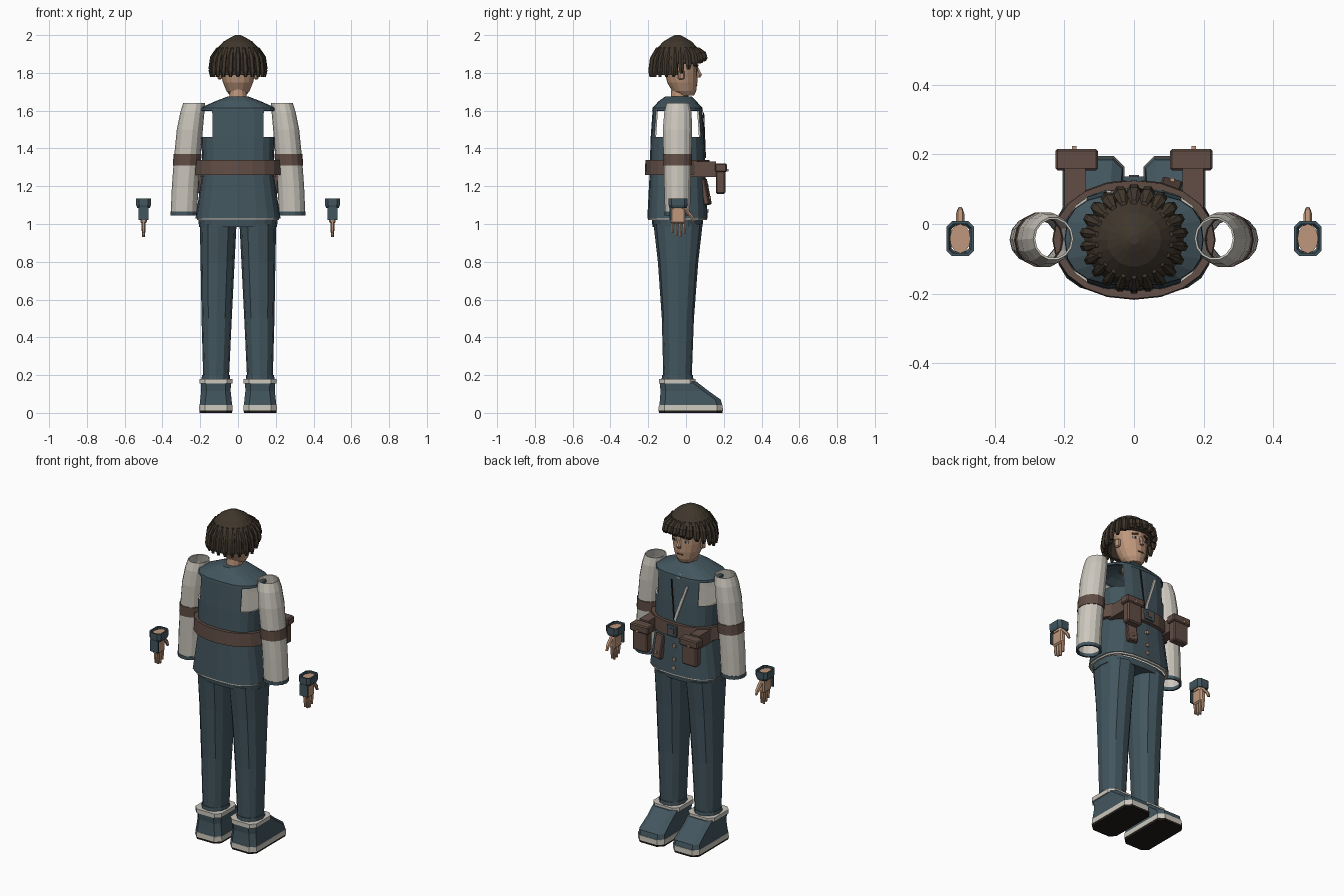
import bpy, bmesh, math
from mathutils import Matrix, Vector

if "Cube" in bpy.data.objects:
    bpy.data.objects.remove(bpy.data.objects["Cube"])


def material(name, rgb):
    m = bpy.data.materials.new(name)
    m.use_nodes = True
    m.diffuse_color = (*rgb, 1)
    m.node_tree.nodes["Principled BSDF"].inputs["Base Color"].default_value = (*rgb, 1)
    return m


BLUE = material("slate blue cloth", (.055, .092, .112))
CREAM = material("cream linen", (.6, .57, .51))
BROWN = material("brown leather", (.12, .075, .06))
SKIN = material("skin", (.52, .31, .2))
HAIR = material("dark hair", (.05, .037, .025))
BLACK = material("black rubber", (.015, .012, .01))


def finish(name, bm, *mats):
    mesh = bpy.data.meshes.new(name)
    bm.to_mesh(mesh)
    bm.free()
    ob = bpy.data.objects.new(name, mesh)
    bpy.context.scene.collection.objects.link(ob)
    for m in mats:
        mesh.materials.append(m)
    return ob


def outline(rx, ry, n, p, chamfer):
    if chamfer:
        c = chamfer
        q = [(rx, ry - c), (rx - c, ry)]
        q += [(-x, y) for x, y in reversed(q)]
        return q + [(-x, -y) for x, y in q]
    pts = []
    for k in range(n):
        c, s = math.cos(math.tau * k / n), math.sin(math.tau * k / n)
        pts.append((rx * math.copysign(abs(c) ** p, c), ry * math.copysign(abs(s) ** p, s)))
    return pts


def loft(name, rings, mat, n=12, p=1, chamfer=0, cap=True, shell=0, inner=None, cut=None):
    """Skin rings (z, cx, cy, rx, ry) listed from bottom to top."""
    bm = bmesh.new()
    rows = [[bm.verts.new((cx + x, cy + y, z)) for x, y in outline(rx, ry, n, p, chamfer)]
            for z, cx, cy, rx, ry in rings]
    for a, b in zip(rows, rows[1:]):
        for k in range(len(a)):
            j = (k + 1) % len(a)
            bm.faces.new((a[k], a[j], b[j], b[k]))
    if cap:
        bm.faces.new(rows[-1])
        if not shell:
            bm.faces.new(rows[0][::-1])
    if cut:
        gone = [f for f in bm.faces if cut(f.calc_center_median())]
        bmesh.ops.delete(bm, geom=gone, context='FACES')
    ob = finish(name, bm, mat, inner or mat)
    if shell:
        mod = ob.modifiers.new("thickness", 'SOLIDIFY')
        mod.thickness = shell
        mod.offset = -1
        mod.material_offset = mod.material_offset_rim = 1
    return ob


def box(name, at, size, mat, rot=(0, 0, 0), bevel=0):
    bm = bmesh.new()
    bmesh.ops.create_cube(bm, size=1)
    bmesh.ops.scale(bm, vec=size, verts=bm.verts)
    if bevel:
        bmesh.ops.bevel(bm, geom=bm.edges[:], offset=bevel, segments=1, affect='EDGES')
    ob = finish(name, bm, mat)
    ob.location = at
    ob.rotation_euler = rot
    return ob


CY = -.045

# Tunic with open armholes, cream lining and hem
loft("tunic", [(1.03, 0, CY, .225, .16), (1.26, 0, CY, .19, .148), (1.34, 0, CY, .19, .146),
               (1.46, 0, CY, .195, .142), (1.6, 0, CY, .198, .132)],
     BLUE, n=20, p=.7, cap=False, shell=.01, inner=CREAM,
     cut=lambda c: c.z > 1.46 and abs(c.x) > .15)
loft("shoulder_yoke", [(1.6, 0, CY, .2, .134), (1.615, 0, CY, .198, .132),
                       (1.65, 0, CY, .12, .1), (1.675, 0, CY + .005, .055, .07)],
     BLUE, n=20, p=.75, shell=.01)
loft("tunic_hem", [(1.02, 0, CY, .218, .156), (1.032, 0, CY, .218, .156)],
     CREAM, n=20, p=.7, cap=False, shell=.012)
box("front_piping", (-.035, .096, 1.46), (.014, .009, .23), CREAM, (.04, -.33, 0))
box("front_seam", (.02, .098, 1.47), (.006, .006, .24), BLACK, (.04, .1, 0))
box("collar_clasp", (-.01, .074, 1.61), (.025, .02, .025), CREAM, (.5, 0, 0))
for z in (1.07, 1.12, 1.2):
    box("tunic_button", (0, .112, z), (.018, .012, .018), SKIN)

# Belt, buckle and pouches
loft("belt", [(1.26, 0, CY, .235, .173), (1.34, 0, CY, .232, .17)],
     BROWN, n=20, p=.95, cap=False, shell=.022)
box("belt_buckle", (0, .13, 1.3), (.06, .014, .06), BLUE)
box("buckle_center", (0, .136, 1.3), (.03, .009, .03), BROWN)
box("hanging_pouch", (.105, .103, 1.17), (.06, .03, .14), BROWN, (.2, 0, -.25), .005)
box("hanging_pouch_button", (.11, .127, 1.14), (.014, .012, .014), SKIN)
for s, side in ((1, "left"), (-1, "right")):
    box(side + "_pouch_strap", (s * .17, .09, 1.29), (.06, .14, .08), BROWN)
    box(side + "_pouch", (s * .165, .183, 1.235), (.098, .05, .15), BROWN, bevel=.007)
    box(side + "_pouch_lid", (s * .165, .185, 1.298), (.122, .062, .045), BROWN, bevel=.006)
    box(side + "_pouch_stud", (s * .172, .218, 1.285), (.014, .014, .014), SKIN)

# Arms, open at both ends
for s, side in ((1, "left"), (-1, "right")):
    loft(side + "_sleeve", [(1.06, s * .286, -.045, .07, .068), (1.2, s * .28, -.045, .07, .072),
                            (1.36, s * .268, -.045, .07, .076), (1.5, s * .255, -.045, .069, .08),
                            (1.59, s * .242, -.043, .064, .074), (1.64, s * .232, -.042, .058, .062)],
         CREAM, n=14, cap=False, shell=.006)
    loft(side + "_sleeve_cuff", [(1.045, s * .286, -.045, .072, .07), (1.065, s * .286, -.045, .072, .07)],
         BLUE, n=14, cap=False, shell=.01)
    loft(side + "_armband", [(1.31, s * .271, -.045, .074, .079), (1.37, s * .267, -.045, .074, .08)],
         BROWN, n=14, cap=False, shell=.012)

    # Detached hands
    hx = s * .5
    loft(side + "_wrist", [(1.08, hx, -.042, .022, .036), (1.125, hx, -.042, .03, .042)], SKIN, n=12)
    loft(side + "_hand_cuff", [(1.085, hx, -.042, .033, .046), (1.1, hx, -.042, .039, .05),
                               (1.135, hx, -.042, .04, .05)],
         BLUE, chamfer=.016, cap=False, shell=.009)
    box(side + "_glove_flap", (hx, -.084, 1.055), (.052, .009, .07), BLUE)
    box(side + "_palm", (hx, -.042, 1.045), (.034, .078, .085), SKIN, bevel=.008)
    for k, length in enumerate((.06, .075, .08, .065)):
        y = -.072 + k * .021
        loft(side + "_finger", [(1.012 - length, hx, y, .007, .007), (1.02 - length / 2, hx, y, .011, .0095),
                                (1.02, hx, y, .012, .01)], SKIN, n=6)
    loft(side + "_thumb", [(1.012, hx, .042, .008, .008), (1.04, hx, .03, .012, .012),
                           (1.085, hx, -.012, .013, .015)], SKIN, n=6)

# Trousers
loft("trouser_waist", [(.985, 0, CY, .206, .132), (1.02, 0, CY, .21, .136)], BLUE, n=20, p=.75)
for s, side in ((1, "left"), (-1, "right")):
    loft(side + "_trouser_leg", [(.18, s * .116, -.045, .068, .075), (.5, s * .113, -.043, .08, .085),
                                 (.8, s * .108, -.042, .09, .107), (1.0, s * .105, -.042, .097, .13)],
         BLUE, n=12, p=.85)

    # Boots
    bx = s * .117
    loft(side + "_boot_tread", [(0, bx, .025, .086, .168), (.012, bx, .025, .087, .17)],
         BLACK, chamfer=.03)
    loft(side + "_boot_sole", [(.012, bx, .025, .089, .17), (.042, bx, .025, .088, .169)],
         CREAM, chamfer=.03)
    loft(side + "_boot_upper", [(.042, bx, .025, .086, .166), (.07, bx, .023, .083, .161),
                                (.115, bx, -.007, .078, .128), (.165, bx, -.042, .08, .098)],
         BLUE, chamfer=.028)
    loft(side + "_boot_band", [(.155, bx, -.047, .087, .096), (.18, bx, -.047, .087, .096)],
         CREAM, chamfer=.028)
    loft(side + "_ankle_cuff", [(.178, bx, -.045, .076, .084), (.2, bx, -.045, .074, .082)], BLUE, n=12)

# Head and face
loft("neck", [(1.64, 0, -.035, .046, .048), (1.74, 0, -.03, .044, .046)], SKIN, n=12)
loft("head", [(1.68, 0, .0, .042, .042), (1.705, 0, -.01, .062, .064), (1.75, 0, -.02, .08, .08),
              (1.8, 0, -.025, .092, .086), (1.87, 0, -.028, .1, .09), (1.94, 0, -.035, .07, .06)],
     SKIN, n=16)
loft("nose", [(1.775, 0, .066, .012, .01), (1.79, 0, .071, .015, .016), (1.835, 0, .054, .007, .008)],
     SKIN, n=6)
box("mouth", (0, .057, 1.735), (.036, .009, .006), BROWN)
for s, side in ((1, "left"), (-1, "right")):
    turn = -s * .36
    box(side + "_eye", (s * .037, .052, 1.815), (.026, .009, .013), CREAM, (0, 0, turn))
    box(side + "_pupil", (s * .036, .0545, 1.815), (.011, .009, .013), BLACK, (0, 0, turn))
    box(side + "_eyebrow", (s * .037, .055, 1.838), (.036, .009, .009), HAIR, (0, s * .15, turn))
    box(side + "_ear", (s * .096, -.025, 1.79), (.018, .032, .05), SKIN, (0, 0, s * .3), .006)

# Hair cap with hanging locks, longer at the back
loft("hair_cap", [(1.79, 0, CY, .138, .138), (1.855, 0, CY, .143, .138), (1.92, 0, CY, .12, .118),
                  (1.965, 0, CY, .078, .078), (1.99, 0, CY, .035, .035), (2.0, 0, CY, .014, .014)],
     HAIR, n=18, shell=.02, cut=lambda c: c.z < 1.85 and c.y > -.06)
COUNT = 22
for k in range(COUNT):
    a = math.tau * (k + .5) / COUNT
    c, s = math.cos(a), math.sin(a)
    low = 1.778 + max(0, s + .1) * .078
    size = .015 + .005 * max(0, s)
    top = 1.935
    rings = [(low + (top - low) * t, c * r, CY + s * r, size * w, size * w)
             for t, r, w in ((0, .141, .55), (.2, .142, 1), (.65, .132, 1.05), (1, .106, .5))]
    loft("hair_lock", rings, HAIR, n=6)
